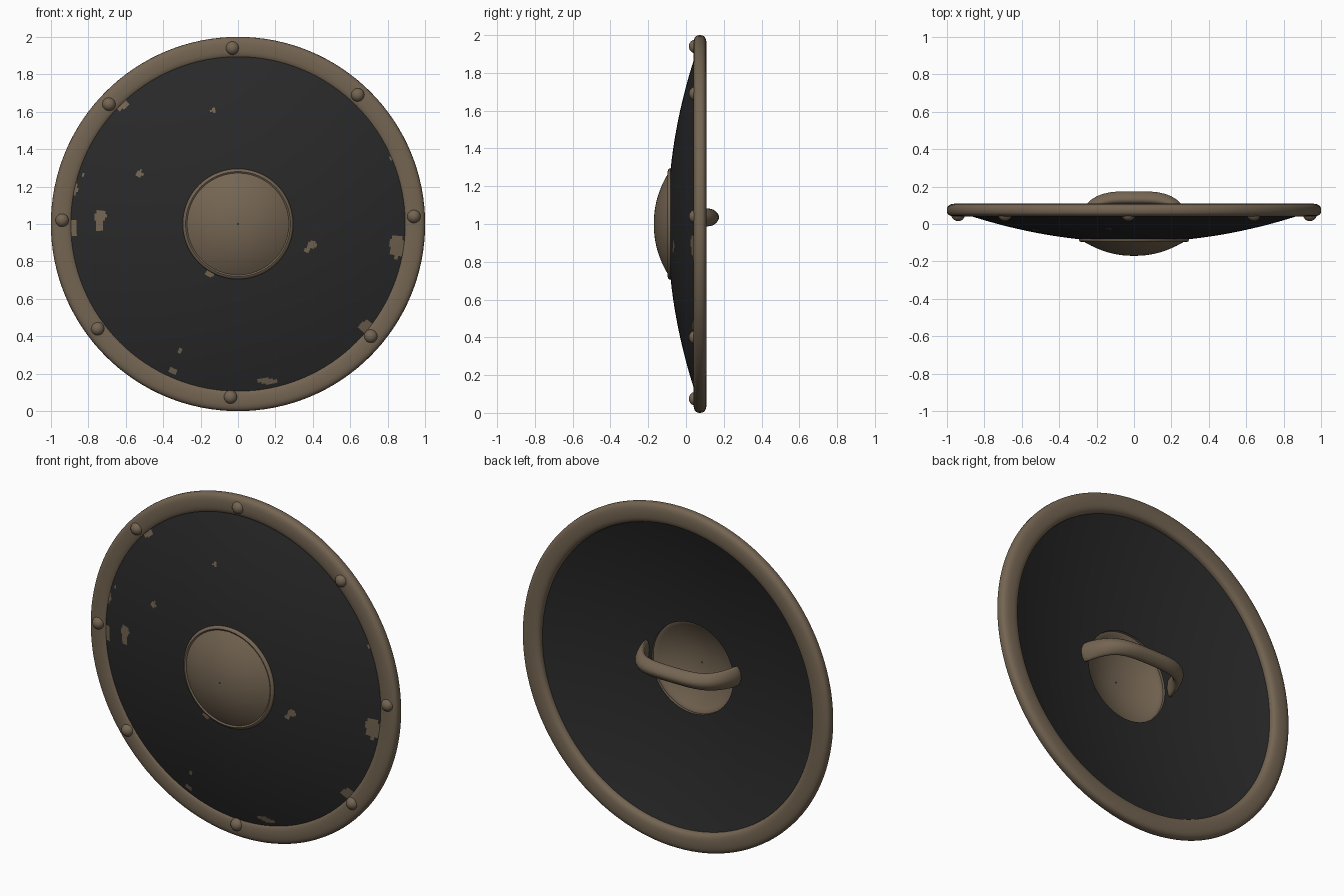
import bpy, bmesh, math
from mathutils import Vector

if "Cube" in bpy.data.objects:
    bpy.data.objects.remove(bpy.data.objects["Cube"])


def material(name, rgb):
    m = bpy.data.materials.new(name)
    m.diffuse_color = (*rgb, 1)
    m.use_nodes = True
    m.node_tree.nodes["Principled BSDF"].inputs["Base Color"].default_value = m.diffuse_color
    return m


bronze = material("worn bronze", (0.175, 0.130, 0.085))
black = material("black paint", (0.022, 0.022, 0.023))


def finish(name, bm, mats, angle=40):
    bmesh.ops.recalc_face_normals(bm, faces=bm.faces)
    me = bpy.data.meshes.new(name)
    bm.to_mesh(me)
    bm.free()
    for m in mats:
        me.materials.append(m)
    ob = bpy.data.objects.new(name, me)
    bpy.context.collection.objects.link(ob)
    bpy.ops.object.select_all(action='DESELECT')
    ob.select_set(True)
    bpy.context.view_layer.objects.active = ob
    bpy.ops.object.shade_smooth_by_angle(angle=math.radians(angle))
    return ob


def bridge(bm, rings, closed):
    """Quads between successive closed rings of vertices."""
    pairs = list(zip(rings, rings[1:]))
    if closed:
        pairs.append((rings[-1], rings[0]))
    for a, b in pairs:
        n = len(a)
        for i in range(n):
            bm.faces.new((a[i], a[(i + 1) % n], b[(i + 1) % n], b[i]))


def revolve(profile, segments):
    """Closed (radius, y) profile turned about the shield axis."""
    bm = bmesh.new()
    rings = []
    for r, y in profile:
        rings.append([bm.verts.new((r * math.cos(2 * math.pi * i / segments), y,
                                    1 + r * math.sin(2 * math.pi * i / segments)))
                      for i in range(segments)])
    bridge(bm, rings, True)
    return bm


# Dished board: dense front so worn spots can be picked out by position
def dish_y(r):
    return -0.097 + 0.142 * (r / 0.88) ** 2


N = 70
radii = [0.265 + (0.93 - 0.265) * i / N for i in range(N + 1)]
front = [(r, dish_y(r)) for r in radii]
back = [(r, dish_y(r) + 0.024) for r in reversed(radii[::5])]
bm = revolve(front + back, 256)

# Worn spots: x, z, half width, half height
spots = [(-.13, 1.61, .016, .016), (-.525, 1.27, .018, .017), (-.735, 1.04, .03, .04),
         (-.74, .99, .02, .025), (-.825, 1.27, .012, .012), (.395, .89, .025, .02),
         (.37, .86, .015, .015), (-.31, .32, .016, .012), (-.35, .215, .022, .016),
         (.16, .16, .06, .015), (.85, .88, .04, .06), (.69, .455, .045, .03),
         (-.62, 1.64, .03, .03), (-.88, .98, .02, .05), (-.87, 1.2, .015, .04),
         (.82, 1.36, .014, .03), (-.15, .735, .025, .02), (-.84, 1.4, .015, .02)]
bm.normal_update()
for f in bm.faces:
    c = f.calc_center_median()
    r = math.hypot(c.x, c.z - 1)
    on_front = c.y < dish_y(r) + 0.008
    worn = any(((c.x - x) / w) ** 2 + ((c.z - z) / h) ** 2 < 1 for x, z, w, h in spots)
    if on_front and worn:
        f.material_index = 1
    elif not on_front and r < 0.285:
        f.material_index = 1
finish("shield_board", bm, [black, bronze])

# Rounded metal rim
rim = []
for i in range(24):
    a = 2 * math.pi * i / 24
    c, s = math.cos(a), math.sin(a)
    rim.append((0.942 + 0.058 * math.copysign(abs(c) ** 0.75, c),
                0.074 + 0.035 * math.copysign(abs(s) ** 0.7, s)))
finish("rim", revolve(rim, 128), [bronze], 60)

# Hollow domed boss with a small rolled edge
K = 18
outer = [(0.004 + 0.268 * i / K, -0.17 + 0.078 * (i / K) ** 2.1) for i in range(K + 1)]
edge = [(0.280, -0.097), (0.290, -0.093), (0.295, -0.085), (0.292, -0.075), (0.265, -0.075)]
inner = [(0.004 + 0.252 * i / K, -0.148 + 0.072 * (i / K) ** 2.1) for i in range(K, -1, -1)]
finish("boss", revolve(outer + edge + inner, 96), [bronze], 50)

# Rivets around the rim
for i, (x, z) in enumerate([(-.03, 1.94), (.64, 1.69), (.94, 1.04), (.71, .40),
                            (-.04, .075), (-.75, .44), (-.94, 1.02), (-.69, 1.64)]):
    bm = bmesh.new()
    bmesh.ops.create_uvsphere(bm, u_segments=20, v_segments=12, radius=0.037)
    bmesh.ops.translate(bm, verts=bm.verts, vec=(x, 0.052, z))
    finish(f"rivet_{i + 1}", bm, [bronze])

# Arched hand grip across the back of the boss: x, y, half height, half depth
half = [(.305, -.075, .060, .022), (.295, -.03, .058, .024), (.275, .03, .054, .027),
        (.24, .085, .050, .031), (.19, .122, .047, .034), (.12, .137, .045, .037),
        (.05, .139, .044, .037)]
path = [(-x, y, h, d) for x, y, h, d in half] + half[::-1]
bm = bmesh.new()
rings = []
for i, (x, y, h, d) in enumerate(path):
    p, q = path[max(i - 1, 0)], path[min(i + 1, len(path) - 1)]
    t = Vector((q[0] - p[0], q[1] - p[1])).normalized()
    ring = []
    for k in range(16):
        a = 2 * math.pi * k / 16
        n = d * math.sin(a)
        w = h * math.cos(a) * (1 - 0.3 * math.sin(a))
        ring.append(bm.verts.new((x - t.y * n, y + t.x * n, 1.035 + w)))
    rings.append(ring)
bridge(bm, rings, False)
bm.faces.new(rings[0])
bm.faces.new(rings[-1])
grip = finish("hand_grip", bm, [bronze], 50)
grip.modifiers.new("smooth_curve", 'SUBSURF').levels = 1
